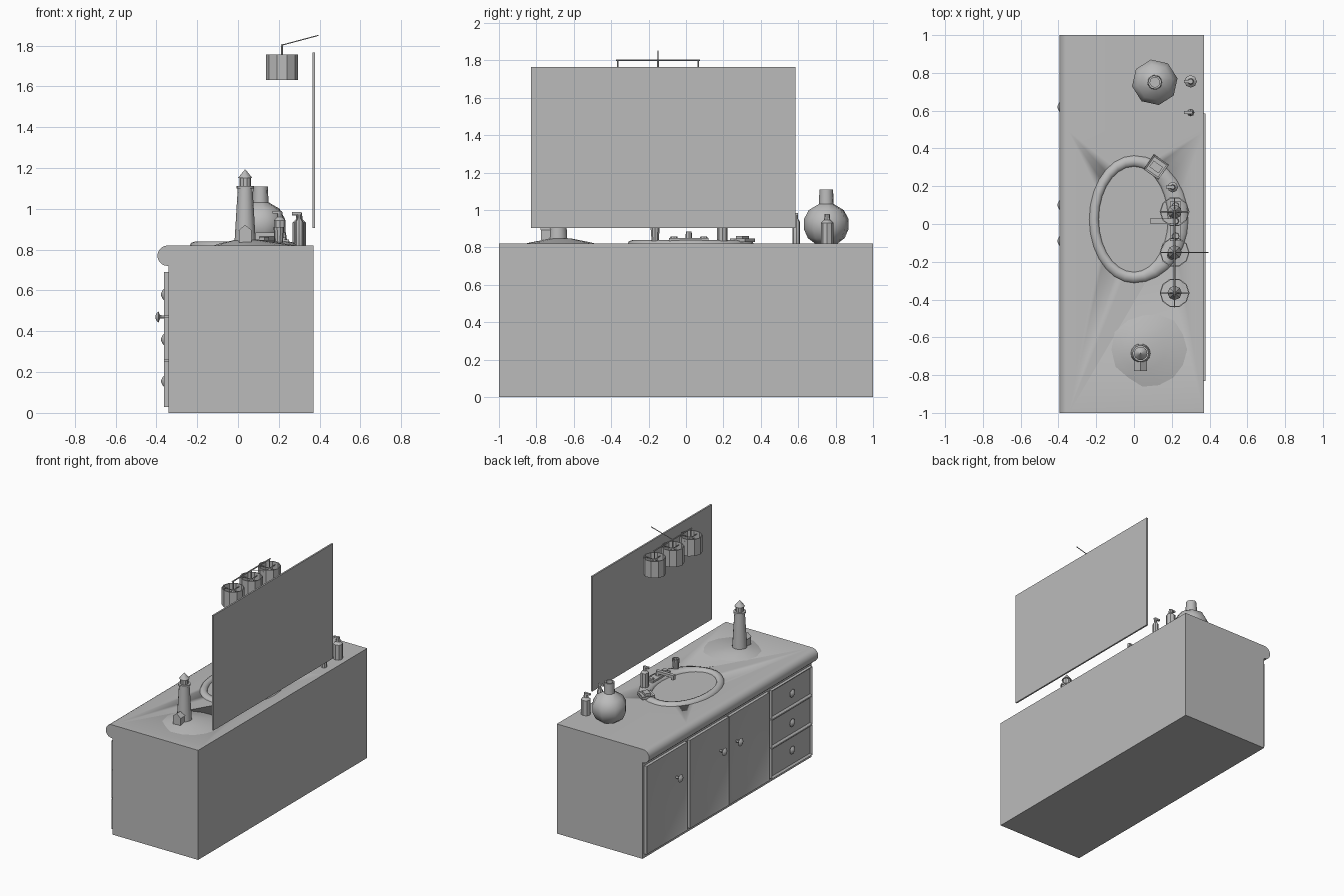
import bpy, bmesh, math, random
from mathutils import Matrix, Vector

if "Cube" in bpy.data.objects:
    bpy.data.objects.remove(bpy.data.objects["Cube"])

GREY = (0.5, 0.5, 0.5, 1)
mat = bpy.data.materials.new("plain_grey")
mat.use_nodes = True
mat.diffuse_color = GREY
mat.node_tree.nodes["Principled BSDF"].inputs["Base Color"].default_value = GREY


def finish(name, bm, matrix=Matrix(), angle=35):
    bmesh.ops.remove_doubles(bm, verts=bm.verts, dist=1e-5)
    bmesh.ops.recalc_face_normals(bm, faces=bm.faces)
    mesh = bpy.data.meshes.new(name)
    bm.to_mesh(mesh)
    bm.free()
    mesh.transform(matrix)
    for p in mesh.polygons:
        p.use_smooth = True
    mesh.set_sharp_from_angle(angle=math.radians(angle))
    mesh.materials.append(mat)
    obj = bpy.data.objects.new(name, mesh)
    bpy.context.collection.objects.link(obj)
    return obj


def box(name, lo, hi, turn=0, inset=0, depth=0, face=(0, 0, 1)):
    """Box between two corners, with an optional recessed panel in one face."""
    lo, hi = Vector(lo), Vector(hi)
    bm = bmesh.new()
    bmesh.ops.create_cube(bm, size=1)
    bmesh.ops.scale(bm, vec=hi - lo, verts=bm.verts)
    bm.normal_update()
    if inset:
        f = [f for f in bm.faces if f.normal.dot(Vector(face)) > 0.9]
        bmesh.ops.inset_region(bm, faces=f, thickness=inset)
        bmesh.ops.translate(bm, vec=Vector(face) * -depth, verts=f[0].verts)
    m = Matrix.Translation((lo + hi) / 2) @ Matrix.Rotation(math.radians(turn), 4, "Z")
    return finish(name, bm, m)


def rings(name, loops, matrix=Matrix(), angle=35, cap=True):
    """Skin a stack of closed loops of points."""
    bm = bmesh.new()
    rows = [[bm.verts.new(p) for p in loop] for loop in loops]
    n = len(rows[0])
    for a, b in zip(rows, rows[1:]):
        for i in range(n):
            j = (i + 1) % n
            bm.faces.new((a[i], a[j], b[j], b[i]))
    if cap:
        bm.faces.new(rows[0])
        bm.faces.new(rows[-1])
    return finish(name, bm, matrix, angle)


def lathe(name, profile, loc, sides=12, axis=None, turn=0, angle=35, cap=True):
    """Turn a (radius, height) profile round an axis."""
    loops = []
    for r, z in profile:
        ts = [math.radians(turn) + math.tau * i / sides for i in range(sides)]
        loops.append([(r * math.cos(t), r * math.sin(t), z) for t in ts])
    m = Matrix.Translation(loc)
    if axis:
        m = m @ Vector(axis).to_track_quat("Z", "Y").to_matrix().to_4x4()
    return rings(name, loops, m, angle, cap)


def rod(name, a, b, r):
    a, b = Vector(a), Vector(b)
    return lathe(name, [(r, 0), (r, (b - a).length)], a, 6, b - a)


# Cabinet with rounded counter edge
TOP = 0.82
nose = [math.radians(90 + 18 * i) for i in range(11)]
profile = [(0.37, 0), (0.37, TOP)]
profile += [(-0.345 + 0.05 * math.cos(t), 0.77 + 0.05 * math.sin(t)) for t in nose]
profile += [(-0.34, 0.72), (-0.34, 0)]
cabinet = rings("cabinet", [[(x, y, z) for x, z in profile] for y in (-1, 0.49, 1)])


# Sink opening, then the bowl with its wider back ledge
def oval(front, back, half, z, sides=28):
    out = []
    for i in range(sides):
        t = math.tau * i / sides
        c = math.cos(t)
        out.append((c * (back if c > 0 else front), 0.025 + half * math.sin(t), z))
    return out


cutter = rings("sink_cutter", [oval(0.2, 0.2, 0.29, 0.6), oval(0.2, 0.2, 0.29, 0.9)])
mod = cabinet.modifiers.new("sink_opening", "BOOLEAN")
mod.operation, mod.solver, mod.object = "DIFFERENCE", "EXACT", cutter
bpy.context.view_layer.objects.active = cabinet
cabinet.select_set(True)
bpy.ops.object.modifier_apply(modifier=mod.name)
bpy.data.objects.remove(cutter)

rings("sink", [oval(*s) for s in (
    (0.237, 0.287, 0.337, 0.82), (0.23, 0.278, 0.33, 0.833), (0.21, 0.25, 0.31, 0.84),
    (0.193, 0.19, 0.288, 0.836), (0.187, 0.18, 0.28, 0.82), (0.175, 0.168, 0.258, 0.77),
    (0.15, 0.145, 0.22, 0.72), (0.105, 0.1, 0.155, 0.685), (0.05, 0.05, 0.07, 0.668),
    (0.012, 0.012, 0.012, 0.665))], angle=60)

# Doors, drawers and their knobs
KNOB = [(0.009, 0), (0.009, 0.008), (0.03, 0.016), (0.022, 0.023), (0.008, 0.03), (0.001, 0.031)]
LEFTWARD = (-1, 0, 0)
for name, y0, y1, knob in (("left", 0.5, 0.98, 0.62), ("middle", 0.01, 0.47, 0.1),
                           ("right", -0.47, 0, -0.09)):
    box(name + "_door", (-0.362, y0, 0.03), (-0.335, y1, 0.69),
        inset=0.025, depth=0.008, face=LEFTWARD)
    lathe(name + "_door_knob", KNOB, (-0.374, knob, 0.47), 10, LEFTWARD)
    rod(name + "_knob_stem", (-0.35, knob, 0.47), (-0.376, knob, 0.47), 0.009)
for i, (z0, z1) in enumerate(((0.03, 0.255), (0.26, 0.47), (0.475, 0.69))):
    box(f"drawer_{i + 1}", (-0.362, -0.98, z0), (-0.335, -0.5, z1),
        inset=0.018, depth=0.012, face=LEFTWARD)
    lathe(f"drawer_knob_{i + 1}", KNOB, (-0.346, -0.74, (0.155, 0.36, 0.58)[i]), 10, LEFTWARD)

# Tap
box("tap_plate", (0.19, -0.09, 0.83), (0.25, 0.12, 0.85))
for side, y in (("right", -0.065), ("left", 0.095)):
    lathe(side + "_tap_handle", [(0.022, 0), (0.018, 0.022)], (0.22, y, 0.838), 8)
lathe("tap_post", [(0.02, 0), (0.015, 0.05)], (0.22, 0.015, 0.835), 8)
box("tap_spout", (0.085, 0.002, 0.865), (0.225, 0.028, 0.885))
box("tap_nozzle", (0.085, 0.002, 0.85), (0.105, 0.028, 0.87))

# Soap dish, beaker and bottles
box("soap_dish", (0.07, 0.255, 0.828), (0.165, 0.35, 0.848), turn=-35, inset=0.012, depth=0.006)
box("soap_bar", (0.087, 0.282, 0.84), (0.147, 0.322, 0.862), turn=-35)
lathe("beaker", [(0.02, 0), (0.026, 0.075), (0.021, 0.075), (0.017, 0.01)],
      (0.2, -0.165, 0.835), 10)


def bottle(name, x, y, base, r, h, pump):
    body = [(r, 0), (r, h * 0.7), (r * 0.5, h * 0.8), (r * 0.4, h)]
    lathe(name, body, (x, y, base), 8)
    if pump:
        box(name + "_pump", (x - 0.035, y - 0.008, base + h - 0.012), (x + 0.01, y + 0.008, base + h))


bottle("dispenser", 0.205, 0.195, 0.835, 0.028, 0.155, True)
bottle("large_bottle", 0.3, 0.755, TOP, 0.033, 0.16, True)
bottle("small_bottle", 0.3, 0.59, TOP, 0.02, 0.165, True)

# Vase
lathe("vase", [(0.06, 0), (0.1, 0.03), (0.122, 0.08), (0.122, 0.13), (0.095, 0.18),
               (0.04, 0.212), (0.037, 0.29), (0.026, 0.29), (0.026, 0.2)],
      (0.11, 0.75, TOP), 8, turn=10, angle=50)

# Lighthouse on a low rocky mound
random.seed(4)
wobble = [random.uniform(0.92, 1.08) for _ in range(14)]
mound = []
for r, z in ((0.2, 0), (0.165, 0.008), (0.11, 0.018), (0.06, 0.027)):
    mound.append([(0.09 - 0.3 * z / 0.027 * 0.15 + r * w * math.cos(math.tau * i / 14),
                   -0.665 + r * w * math.sin(math.tau * i / 14), TOP + z)
                  for i, w in enumerate(wobble)])
rings("mound", mound, angle=60)
LX, LY = 0.035, -0.685
lathe("tower", [(0.052, 0), (0.036, 0.265)], (LX, LY, 0.84), 14)
lathe("gallery", [(0.043, 0), (0.043, 0.012)], (LX, LY, 1.1), 14)
lathe("lantern", [(0.028, 0), (0.028, 0.045)], (LX, LY, 1.11), 10)
lathe("lantern_roof", [(0.036, 0), (0.001, 0.043)], (LX, LY, 1.15), 10)
box("keeper_house", (LX - 0.03, LY - 0.09, 0.835), (LX + 0.03, LY - 0.02, 0.895))
roof = [(-0.034, 0), (0.034, 0), (0, 0.028)]
rings("house_roof", [[(LX + x, LY + y, 0.893 + z) for x, z in roof] for y in (-0.092, -0.02)])

# Wall mirror
box("wall_mirror", (0.366, -0.83, 0.905), (0.378, 0.585, 1.765))

# Hanging light with three open shades
BAR = 0.215
rod("light_bar", (BAR, -0.375, 1.802), (BAR, 0.075, 1.802), 0.005)
rod("light_arm", (BAR, -0.15, 1.802), (0.395, -0.15, 1.85), 0.003)
for i, y in enumerate((-0.365, -0.15, 0.065)):
    lathe(f"shade_{i + 1}", [(0.079, 0), (0.079, 0.125), (0.073, 0.125), (0.073, 0), (0.079, 0)],
          (BAR, y, 1.63), 10, cap=False)
    rod(f"shade_stem_{i + 1}", (BAR, y, 1.7), (BAR, y, 1.802), 0.005)
    lathe(f"bulb_{i + 1}", [(0.02, 0), (0.038, 0.03), (0.03, 0.06), (0.008, 0.1)],
          (BAR, y, 1.64), 8)
    for a in (0, 90):
        d = Vector((math.cos(math.radians(a)), math.sin(math.radians(a)), 0)) * 0.076
        c = Vector((BAR, y, 1.735))
        rod(f"shade_spoke_{i + 1}_{a}", c - d, c + d, 0.003)
